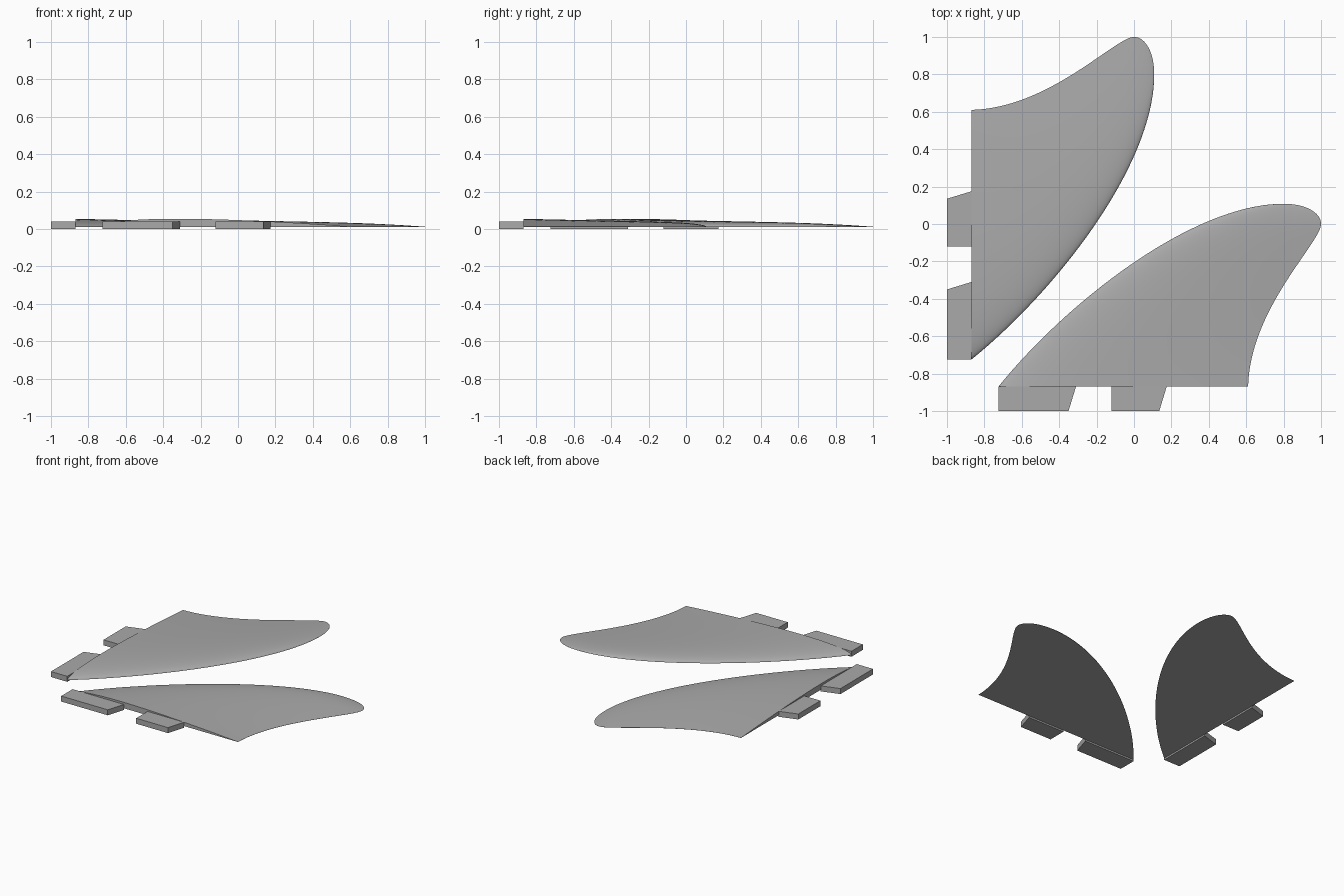
import bpy, bmesh, math
from mathutils import Vector
from mathutils.geometry import interpolate_bezier

cube = bpy.data.objects.get("Cube")
if cube:
    bpy.data.objects.remove(cube, do_unlink=True)

grey = bpy.data.materials.new("plain grey")
grey.use_nodes = True
grey.diffuse_color = (0.4, 0.4, 0.4, 1)
grey.node_tree.nodes["Principled BSDF"].inputs["Base Color"].default_value = (0.4, 0.4, 0.4, 1)

ROOT, CROWN = -0.87, 0.108       # span limits of the blade
UNDERSIDE, THICK = 0.012, 0.043  # flat lower face, foil height at the root
SECTIONS, STEPS = 56, 32


def bezier(*pts):
    return interpolate_bezier(*[Vector((x, y, 0)) for x, y in pts], 120)


leading = bezier((-0.725, ROOT), (-0.38, -0.44), (0.3, CROWN), (0.8, CROWN))
trailing = (bezier((0.61, ROOT), (0.62, -0.45), (1, -0.1), (1, 0))
            + bezier((1, 0), (1, 0.06), (0.92, CROWN), (0.8, CROWN))[1:])


def x_at(edge, y):
    """Position along an outline edge at a given span."""
    for a, b in zip(edge, edge[1:]):
        if a.y <= y <= b.y and b.y > a.y:
            return a.x + (b.x - a.x) * (y - a.y) / (b.y - a.y)
    return edge[-1].x


def foil(u):
    """Rounded nose, fullest at a third of the chord, thin tail."""
    return 10 * (0.2969 * math.sqrt(u) - 0.126 * u - 0.3516 * u**2
                 + 0.2843 * u**3 - 0.1015 * u**4)


def finish(name, bm, swap):
    """Lay the part along x, or swap x and y for the other fin."""
    if swap:
        for v in bm.verts:
            v.co.x, v.co.y = v.co.y, v.co.x
    bmesh.ops.recalc_face_normals(bm, faces=bm.faces)
    mesh = bpy.data.meshes.new(name)
    bm.to_mesh(mesh)
    bm.free()
    mesh.materials.append(grey)
    obj = bpy.data.objects.new(name, mesh)
    bpy.context.collection.objects.link(obj)
    return obj


def blade(name, swap):
    bm = bmesh.new()
    rings = []
    root_chord = x_at(trailing, ROOT) - x_at(leading, ROOT)
    for i in range(SECTIONS + 1):
        y = CROWN - (CROWN - ROOT) * (1 - i / SECTIONS) ** 2
        x0, x1 = x_at(leading, y), x_at(trailing, y)
        height = THICK * (x1 - x0) / root_chord
        ring = []
        for k in range(STEPS + 1):
            u = (k / STEPS) ** 2
            ring.append(bm.verts.new((x0 + (x1 - x0) * u, y, UNDERSIDE + height * foil(u))))
        ring.append(bm.verts.new((x1, y, UNDERSIDE)))
        rings.append(ring)
    for a, b in zip(rings, rings[1:]):
        for k in range(len(a)):
            n = (k + 1) % len(a)
            bm.faces.new((a[k], a[n], b[n], b[k]))
    bm.faces.new(rings[0])
    bmesh.ops.remove_doubles(bm, verts=bm.verts, dist=0.00005)
    obj = finish(name, bm, swap)
    bpy.ops.object.select_all(action="DESELECT")
    obj.select_set(True)
    bpy.context.view_layer.objects.active = obj
    bpy.ops.object.shade_smooth_by_angle(angle=math.radians(35))


def tab(name, start, outer_end, inner_end, swap):
    bm = bmesh.new()
    inner = ROOT + 0.001
    outline = [(start, -1), (outer_end, -1), (inner_end, inner), (start, inner)]
    base = bm.faces.new([bm.verts.new((x, y, 0)) for x, y in outline])
    top = bmesh.ops.extrude_face_region(bm, geom=[base])["geom"]
    bmesh.ops.translate(bm, vec=(0, 0, 0.04),
                        verts=[g for g in top if isinstance(g, bmesh.types.BMVert)])
    finish(name, bm, swap)


# Two matching fins, laid at right angles
for side, swap in (("right_fin", False), ("left_fin", True)):
    blade(side + "_blade", swap)
    tab(side + "_front_tab", -0.725, -0.35, -0.31, swap)
    tab(side + "_rear_tab", -0.12, 0.135, 0.175, swap)
